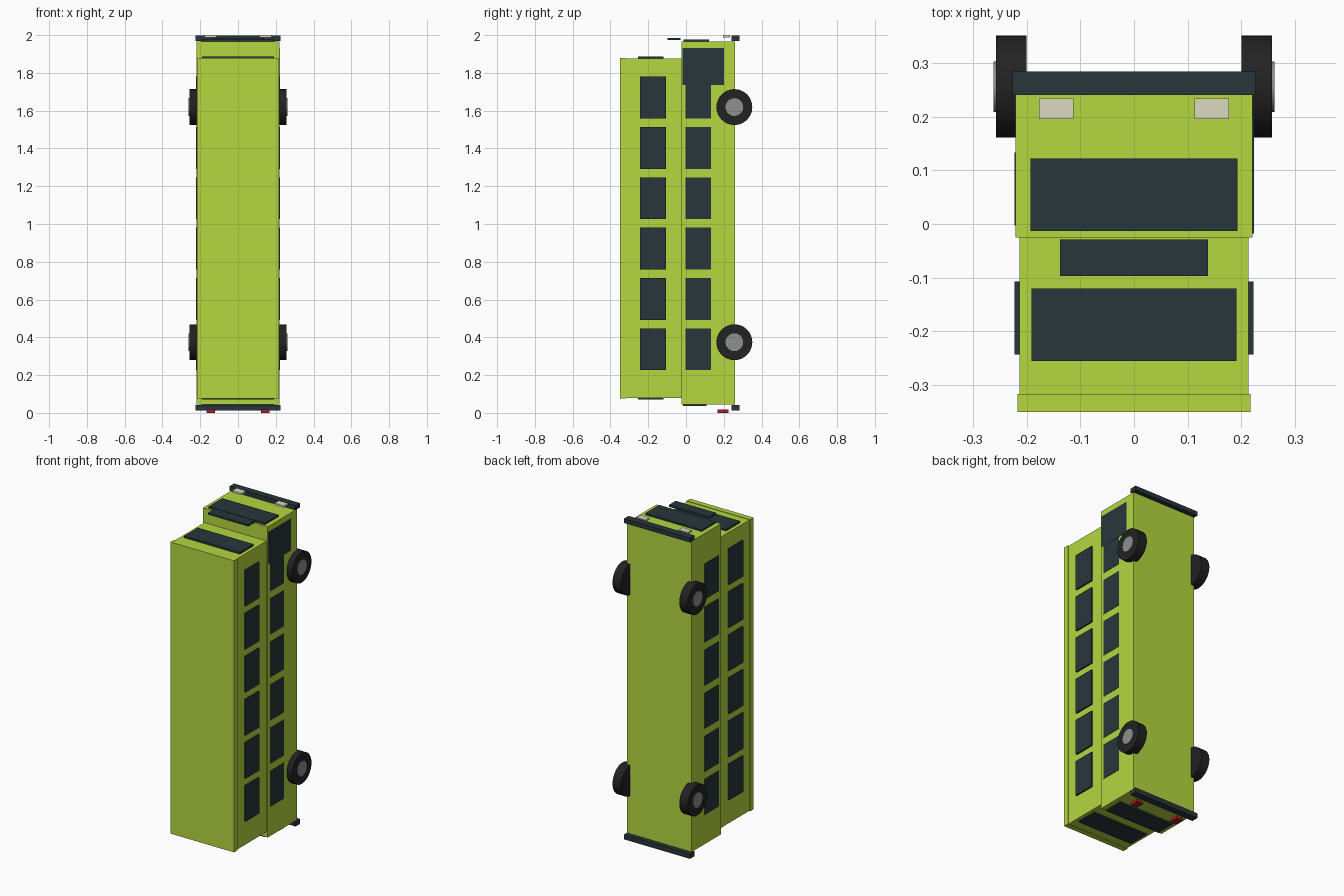
import bpy, math

if "Cube" in bpy.data.objects:
    bpy.data.objects.remove(bpy.data.objects["Cube"])


def material(name, r, g, b):
    m = bpy.data.materials.new(name)
    m.diffuse_color = (r, g, b, 1)
    m.use_nodes = True
    m.node_tree.nodes["Principled BSDF"].inputs["Base Color"].default_value = m.diffuse_color
    return m


LIME = material("lime_paint", 0.46, 0.68, 0.05)
DARK = material("dark_glass", 0.021, 0.037, 0.044)
RUBBER = material("rubber", 0.016, 0.016, 0.016)
METAL = material("hub_metal", 0.26, 0.28, 0.28)
LAMP = material("lamp_cream", 0.72, 0.69, 0.53)
RED = material("lamp_red", 0.40, 0.015, 0.015)


def box(name, x, y, z, mat):
    """Box from (min, max) ranges on each axis."""
    rng = (x, y, z)
    bpy.ops.mesh.primitive_cube_add(size=1, location=[(a + b) / 2 for a, b in rng])
    ob = bpy.context.object
    ob.name = name
    ob.scale = [b - a for a, b in rng]
    bpy.ops.object.transform_apply(location=False, rotation=False, scale=True)
    ob.data.materials.append(mat)
    return ob


def wide(w):
    return (-w, w)


def disc(name, x0, x1, y, z, radius, mat):
    """Cylinder lying along x."""
    bpy.ops.mesh.primitive_cylinder_add(vertices=32, radius=radius, depth=abs(x1 - x0),
                                        location=((x0 + x1) / 2, y, z),
                                        rotation=(0, math.pi / 2, 0))
    ob = bpy.context.object
    ob.name = name
    ob.data.materials.append(mat)
    bpy.ops.object.shade_smooth_by_angle(angle=math.radians(40))


# Bus stands on its tail: nose at +z, roof at -y, underside at +y
box("lower_deck", wide(0.221), (-0.025, 0.26), (0.045, 1.967), LIME)
box("upper_deck", wide(0.213), (-0.317, -0.025), (0.078, 1.877), LIME)
box("roof_cap", wide(0.2175), (-0.35, -0.317), (0.076, 1.88), LIME)

# Nose and tail glass
box("upper_windscreen", wide(0.191), (-0.255, -0.12), (1.87, 1.888), DARK)
box("lower_windscreen", wide(0.193), (-0.013, 0.122), (1.96, 1.977), DARK)
box("destination_board", wide(0.138), (-0.097, -0.029), (1.974, 1.985), DARK)
box("upper_rear_window", wide(0.191), (-0.255, -0.12), (0.07, 0.085), DARK)
box("lower_rear_window", wide(0.191), (-0.015, 0.108), (0.036, 0.05), DARK)

# Bumpers
box("front_bumper", wide(0.226), (0.24, 0.284), (1.97, 1.997), DARK)
box("rear_bumper", wide(0.226), (0.24, 0.284), (0.013, 0.043), DARK)

# Door on the right side only
box("door", (0.21, 0.2235), (-0.018, 0.2), (1.735, 1.931), DARK)

for side, label in ((1, "right"), (-1, "left")):
    # Rows of side windows on both decks
    for i in range(6):
        zc = 0.337 + i * 0.2665
        zr = (zc - 0.111, zc + 0.111)
        xs = sorted((side * 0.205, side * 0.2225))
        box(f"upper_window_{label}_{i}", xs, (-0.243, -0.107), zr, DARK)
        box(f"lower_window_{label}_{i}", xs, (-0.003, 0.133), zr, DARK)
    # Lamps
    xc = side * 0.145
    box(f"headlight_{label}", (xc - 0.032, xc + 0.032), (0.196, 0.234), (1.988, 2.0), LAMP)
    box(f"tail_light_{label}", (xc - 0.022, xc + 0.022), (0.168, 0.226), (0.0, 0.018), RED)
    # Wheels
    for z, end in ((1.619, "front"), (0.374, "rear")):
        disc(f"{end}_tyre_{label}", side * 0.2, side * 0.257, 0.256, z, 0.095, RUBBER)
        disc(f"{end}_hub_{label}", side * 0.21, side * 0.262, 0.256, z, 0.047, METAL)
